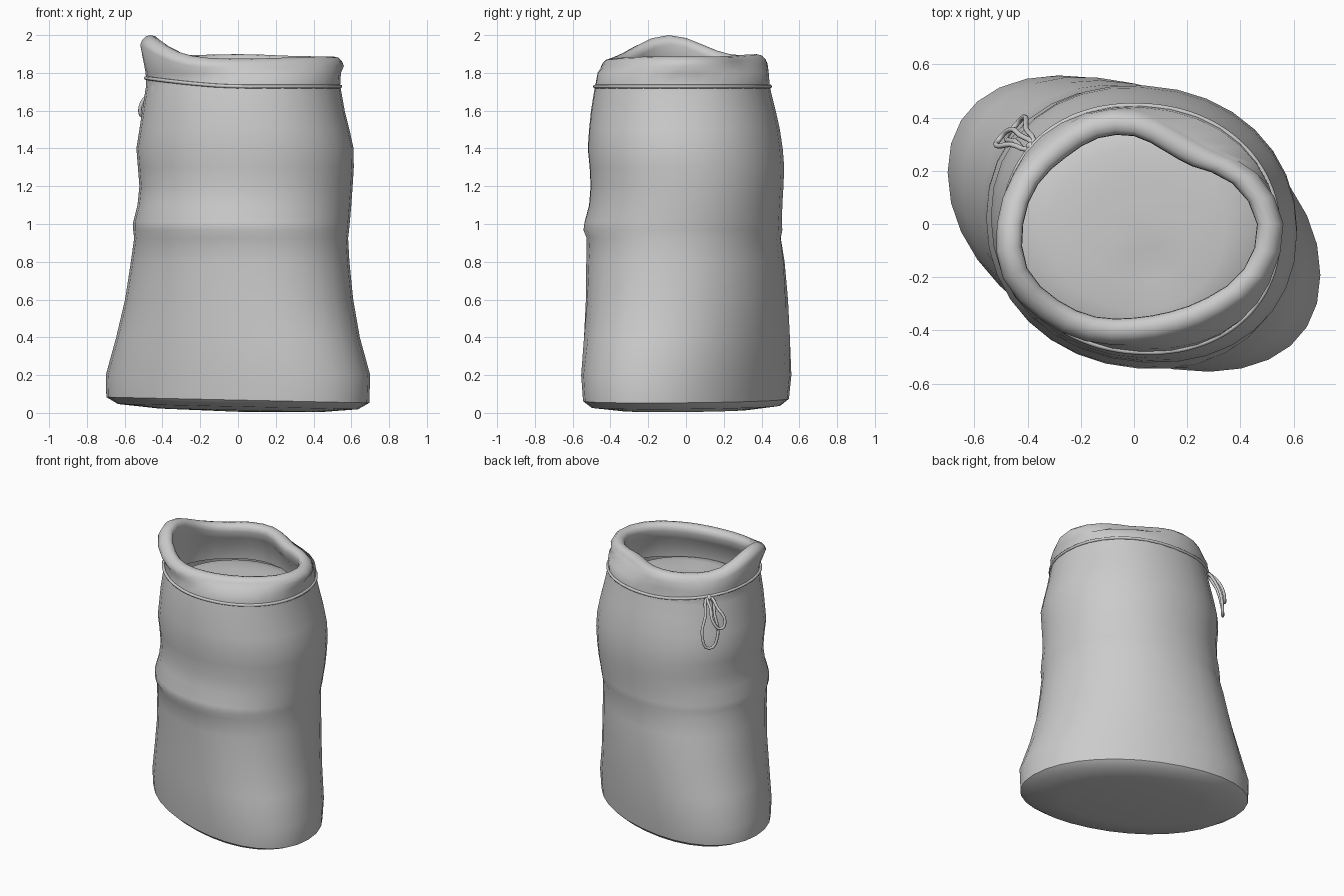
import bpy
from math import sin, cos, pi, exp, sqrt, degrees, copysign
from mathutils import Vector

if "Cube" in bpy.data.objects:
    bpy.data.objects.remove(bpy.data.objects["Cube"])

N = 32

# Sack cross-sections: height, x min, x max, y min, y max, skew
ROWS = [
    (.014, -.42, .44, -.34, .34, -.35), (.033, -.635, .635, -.50, .50, -.35),
    (.068, -.697, .695, -.545, .545, -.36), (.20, -.70, .70, -.555, .558, -.35),
    (.40, -.645, .645, -.54, .55, -.27), (.60, -.598, .61, -.53, .54, -.20),
    (.80, -.567, .59, -.528, .522, -.14), (.925, -.550, .583, -.526, .502, -.10),
    (.968, -.555, .588, -.543, .51, -.08), (1.01, -.555, .592, -.537, .508, -.07),
    (1.10, -.532, .60, -.513, .51, -.06), (1.20, -.522, .607, -.505, .516, -.06),
    (1.30, -.53, .613, -.51, .52, -.06), (1.40, -.538, .612, -.52, .512, -.06),
    (1.50, -.522, .59, -.513, .497, -.05), (1.60, -.507, .565, -.503, .475, -.04),
    (1.70, -.492, .547, -.487, .45, -.04), (1.735, -.486, .541, -.48, .443, -.04),
    (1.80, -.489, .545, -.468, .438, -.06),
]
BASE_EDGE = 2

# Rim centre-line radius every 22.5 degrees
RIM = [.50, .437, .345, .335, .368, .387, .395, .428,
       .454, .472, .442, .415, .39, .394, .428, .483]


def section(row, grow=0.0):
    z, x0, x1, y0, y1, k = row
    rx, ry = (x1 - x0) / 2 + grow, (y1 - y0) / 2 + grow
    unit = []
    for i in range(N):
        t = 2 * pi * i / N
        c = copysign(abs(cos(t)) ** .94, cos(t))
        s = copysign(abs(sin(t)) ** .94, sin(t))
        unit.append((c, k * c + sqrt(1 - k * k) * s))
    top = max(v for u, v in unit)
    out = []
    for u, v in unit:
        x = (x0 + x1) / 2 + rx * u
        y = (y0 + y1) / 2 + ry * v / top
        out.append((x, y, z - (.022 * x if z < .1 else 0)))
    return out


def rim_radius(t):
    # periodic smooth interpolation
    u = t / (2 * pi) * 16
    i, f = int(u), u - int(u)
    a, b, c, d = (RIM[(i + j) % 16] for j in (-1, 0, 1, 2))
    return b + f * (c - a + f * (2 * a - 5 * b + 4 * c - d + f * (3 * (b - c) + d - a))) / 2


def rim_ring(grow, drop=0.0, flat=None):
    out = []
    for i in range(N):
        t = 2 * pi * i / N
        r = rim_radius(t) + grow
        top = 1.887 + .113 * exp(-((degrees(t) - 191) / 29) ** 2) + .012 * sin(t) ** 3
        out.append((r * cos(t), r * sin(t), top - drop if flat is None else flat))
    return out


def loft(name, rings, start=None, end=None, sharp=None):
    verts = [p for r in rings for p in r]
    faces = []
    for k in range(len(rings) - 1):
        for i in range(N):
            j = (i + 1) % N
            faces.append((k * N + i, k * N + j, (k + 1) * N + j, (k + 1) * N + i))
    if start:
        verts.append(start)
        faces += [(len(verts) - 1, (i + 1) % N, i) for i in range(N)]
    if end:
        verts.append(end)
        b = (len(rings) - 1) * N
        faces += [(b + i, b + (i + 1) % N, len(verts) - 1) for i in range(N)]
    me = bpy.data.meshes.new(name)
    me.from_pydata(verts, [], faces)
    me.shade_smooth()
    if sharp is not None:
        for e in me.edges:
            e.use_edge_sharp = all(v // N == sharp for v in e.vertices)
    ob = bpy.data.objects.new(name, me)
    bpy.context.collection.objects.link(ob)
    return ob


def cord(name, points, radius):
    cu = bpy.data.curves.new(name, 'CURVE')
    cu.dimensions = '3D'
    cu.bevel_depth = radius
    cu.bevel_resolution = 2
    cu.resolution_u = 4
    sp = cu.splines.new('BEZIER')
    sp.bezier_points.add(len(points) - 1)
    for bp, p in zip(sp.bezier_points, points):
        bp.co = p
        bp.handle_left_type = bp.handle_right_type = 'AUTO'
    sp.use_cyclic_u = True
    ob = bpy.data.objects.new(name, cu)
    bpy.context.collection.objects.link(ob)


# Sack body with rolled rim and inner wall
rings = [section(r) for r in ROWS]
rings += [rim_ring(.061, .05), rim_ring(.050, .025), rim_ring(.030, .006), rim_ring(.005),
          rim_ring(-.020, .006), rim_ring(-.036, .025), rim_ring(-.038, .05),
          rim_ring(-.025, .10), rim_ring(.02, flat=1.72), rim_ring(.03, flat=1.62)]
loft("sack", rings, start=(0, 0, .006), sharp=BASE_EDGE)

# Domed contents with a shallow dent
fill = []
for s, z in ((1.0, 1.60), (.88, 1.635), (.7, 1.655), (.45, 1.66), (.2, 1.66)):
    ring = []
    for i in range(N):
        x, y = .015 + .475 * s * cos(2 * pi * i / N), -.02 + .44 * s * sin(2 * pi * i / N)
        ring.append((x, y, z - .02 * exp(-((x - .08) ** 2 + (y + .2) ** 2) / .015)))
    fill.append(ring)
loft("contents", fill, end=(.015, -.02, 1.66))

# Tie cord around the neck
neck = section(ROWS[17], .001)
cord("tie_cord", [(x, y, 1.728 + .045 * max(0, -x / .49) ** 1.5) for x, y, z in neck], .010)

# Bow: knot and hanging loops
knot = Vector((-.388, .292, 1.75))
side = Vector((.66, .75, 0))


def bow_loop(name, tip, width):
    d = Vector(tip) - knot
    pts = [knot]
    for f, w in ((.35, .6), (.75, 1), (1, 0), (.75, -1), (.35, -.6)):
        pts.append(knot + d * f + side * w * width + Vector((-.02, .017, .01)) * sin(pi * f))
    cord(name, pts, .010)


bow_loop("long_bow_loop", (-.445, .37, 1.43), .052)
bow_loop("short_bow_loop", (-.505, .32, 1.57), .04)
bpy.ops.mesh.primitive_uv_sphere_add(segments=12, ring_count=8, radius=.017, location=knot)
bpy.context.object.name = "bow_knot"
bpy.ops.object.shade_smooth()
